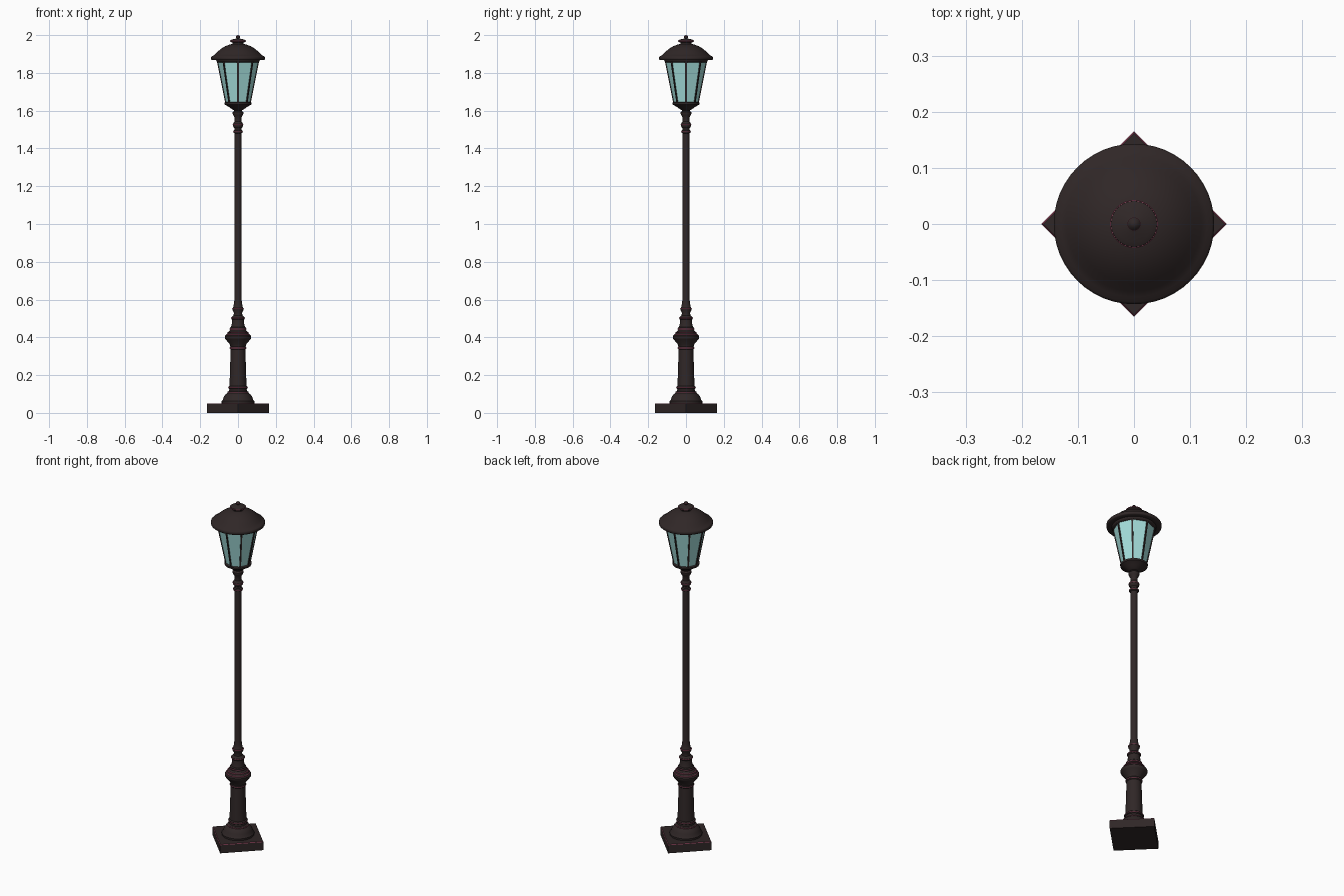
import bpy, bmesh, math
from mathutils import Vector


def material(name, rgb):
    m = bpy.data.materials.new(name)
    m.diffuse_color = (*rgb, 1)
    return m


IRON = material("dark_iron", (0.029, 0.020, 0.020))
GLASS = material("pale_teal_glass", (0.38, 0.74, 0.72))
TRIM = material("worn_red_trim", (0.25, 0.055, 0.10))


def finish(name, bm, mat, smooth=None):
    bmesh.ops.recalc_face_normals(bm, faces=bm.faces)
    me = bpy.data.meshes.new(name)
    bm.to_mesh(me)
    bm.free()
    ob = bpy.data.objects.new(name, me)
    bpy.context.collection.objects.link(ob)
    me.materials.append(mat)
    if smooth:
        bpy.ops.object.select_all(action='DESELECT')
        ob.select_set(True)
        bpy.context.view_layer.objects.active = ob
        bpy.ops.object.shade_smooth_by_angle(angle=math.radians(smooth))
    return ob


def lathe(name, profile, mat, sides=32, smooth=35, cap=True):
    """Spin (radius, height) pairs around z."""
    bm = bmesh.new()
    rings = []
    for r, z in profile:
        rings.append([bm.verts.new((r * math.cos(t), r * math.sin(t), z))
                      for t in (2 * math.pi * i / sides for i in range(sides))])
    for a, b in zip(rings, rings[1:]):
        for i in range(sides):
            j = (i + 1) % sides
            bm.faces.new((a[i], a[j], b[j], b[i]))
    if cap:
        bm.faces.new(rings[0][::-1])
        bm.faces.new(rings[-1])
    return finish(name, bm, mat, smooth)


def bead(name, r, z, h=0.005):
    lathe(name, [(r - h / 2, z - h / 2), (r, z - h / 4), (r, z + h / 4), (r - h / 2, z + h / 2)], TRIM)


# Square plinth, corners on the axes, with a worn top edge
plinth = lathe("plinth", [(0.165, 0), (0.165, 0.047), (0.162, 0.051)], IRON, sides=4, smooth=None)
plinth.data.materials.append(TRIM)
for f in plinth.data.polygons:
    if 0.047 < f.center.z < 0.0505:
        f.material_index = 1

# Flared foot, tapered pedestal and collar
lathe("pedestal", [
    (0.086, 0.050), (0.087, 0.062), (0.080, 0.070), (0.076, 0.084), (0.066, 0.098),
    (0.056, 0.106), (0.055, 0.112), (0.047, 0.116), (0.046, 0.126), (0.051, 0.130),
    (0.051, 0.138), (0.045, 0.143), (0.039, 0.335), (0.043, 0.339), (0.043, 0.348),
    (0.040, 0.352), (0.043, 0.362), (0.066, 0.390), (0.070, 0.396), (0.070, 0.406),
    (0.064, 0.412), (0.052, 0.428), (0.043, 0.438), (0.043, 0.450), (0.037, 0.455),
    (0.033, 0.470), (0.032, 0.495)], IRON)

# Slim post with turned collars at both ends
lathe("post", [
    (0.032, 0.494), (0.036, 0.499), (0.036, 0.506), (0.030, 0.511), (0.023, 0.516),
    (0.022, 0.530), (0.028, 0.542), (0.030, 0.552), (0.026, 0.558), (0.022, 0.575),
    (0.019, 0.600), (0.018, 1.480), (0.025, 1.483), (0.025, 1.493), (0.019, 1.498),
    (0.019, 1.508), (0.026, 1.516), (0.028, 1.526), (0.024, 1.536), (0.018, 1.542),
    (0.018, 1.562), (0.025, 1.576), (0.029, 1.584), (0.029, 1.592), (0.020, 1.598),
    (0.020, 1.610)], IRON)

# Worn rings
for i, (r, z) in enumerate([(0.0565, 0.109), (0.0520, 0.134), (0.0440, 0.3435),
                            (0.0645, 0.4135), (0.0560, 0.426), (0.0440, 0.444),
                            (0.0370, 0.5025), (0.0310, 0.552), (0.0260, 1.488),
                            (0.0288, 1.526)]):
    bead("worn_ring_%d" % i, r, z, 0.006)

# Cup under the lantern
lathe("lantern_cup", [
    (0.020, 1.602), (0.030, 1.606), (0.046, 1.618), (0.062, 1.628), (0.071, 1.633),
    (0.072, 1.643), (0.066, 1.646)], IRON)

# Eight-sided tapered glass
Z0, Z1, R0, R1 = 1.642, 1.868, 0.065, 0.110
lathe("lantern_glass", [(R0, Z0), (R1, Z1)], GLASS, sides=8, smooth=None)


def corner(k, z, off=0.0):
    r = R0 + (R1 - R0) * (z - Z0) / (Z1 - Z0) + off
    a = k * math.pi / 4
    return Vector((r * math.cos(a), r * math.sin(a), z))


# Glazing bars along every corner
bm = bmesh.new()
for k in range(8):
    a = k * math.pi / 4
    side = Vector((-math.sin(a), math.cos(a), 0)) * 0.0042
    ends = []
    for z in (Z0, Z1):
        ends.append([bm.verts.new(corner(k, z, o) + s * side)
                     for o, s in ((-0.005, -1), (0.003, -1), (0.003, 1), (-0.005, 1))])
    for i in range(4):
        j = (i + 1) % 4
        bm.faces.new((ends[0][i], ends[0][j], ends[1][j], ends[1][i]))
    bm.faces.new(ends[0][::-1])
    bm.faces.new(ends[1])
finish("glazing_bars", bm, IRON)

# Small curved brackets in the pane corners
bm = bmesh.new()
for k in range(8):
    for s in (1, -1):
        for z, dz, reach in ((Z1, -0.035, 0.32), (Z0, 0.018, 0.25)):
            pts = []
            for u, v in ((0, 0), (reach, 0), (reach * 0.4, 0.3), (reach * 0.15, 0.6), (0, 1)):
                h = z + dz * v
                pts.append(bm.verts.new(corner(k, h, 0.0015).lerp(corner(k + s, h, 0.0015), u)))
            bm.faces.new(pts if s * dz > 0 else pts[::-1])
brackets = finish("pane_brackets", bm, IRON)
solid = brackets.modifiers.new("thickness", 'SOLIDIFY')
solid.thickness = 0.002
solid.offset = 0

# Round roof, its dome running out to the brim
lathe("lantern_roof", [
    (0.108, 1.856), (0.114, 1.862), (0.116, 1.868), (0.140, 1.868), (0.143, 1.871),
    (0.143, 1.884), (0.139, 1.888), (0.130, 1.892), (0.120, 1.900), (0.106, 1.914),
    (0.088, 1.929), (0.066, 1.942), (0.044, 1.950), (0.030, 1.953)], IRON, sides=48, smooth=50)

# Finial
lathe("finial", [
    (0.030, 1.950), (0.028, 1.960), (0.038, 1.963), (0.042, 1.967), (0.041, 1.972),
    (0.032, 1.977), (0.015, 1.980), (0.008, 1.983), (0.011, 1.988), (0.011, 1.993),
    (0.007, 1.998), (0.002, 2.000)], IRON, sides=24)
bead("finial_ring", 0.0428, 1.9685, 0.005)
bead("finial_tip_ring", 0.0118, 1.9905, 0.004)
